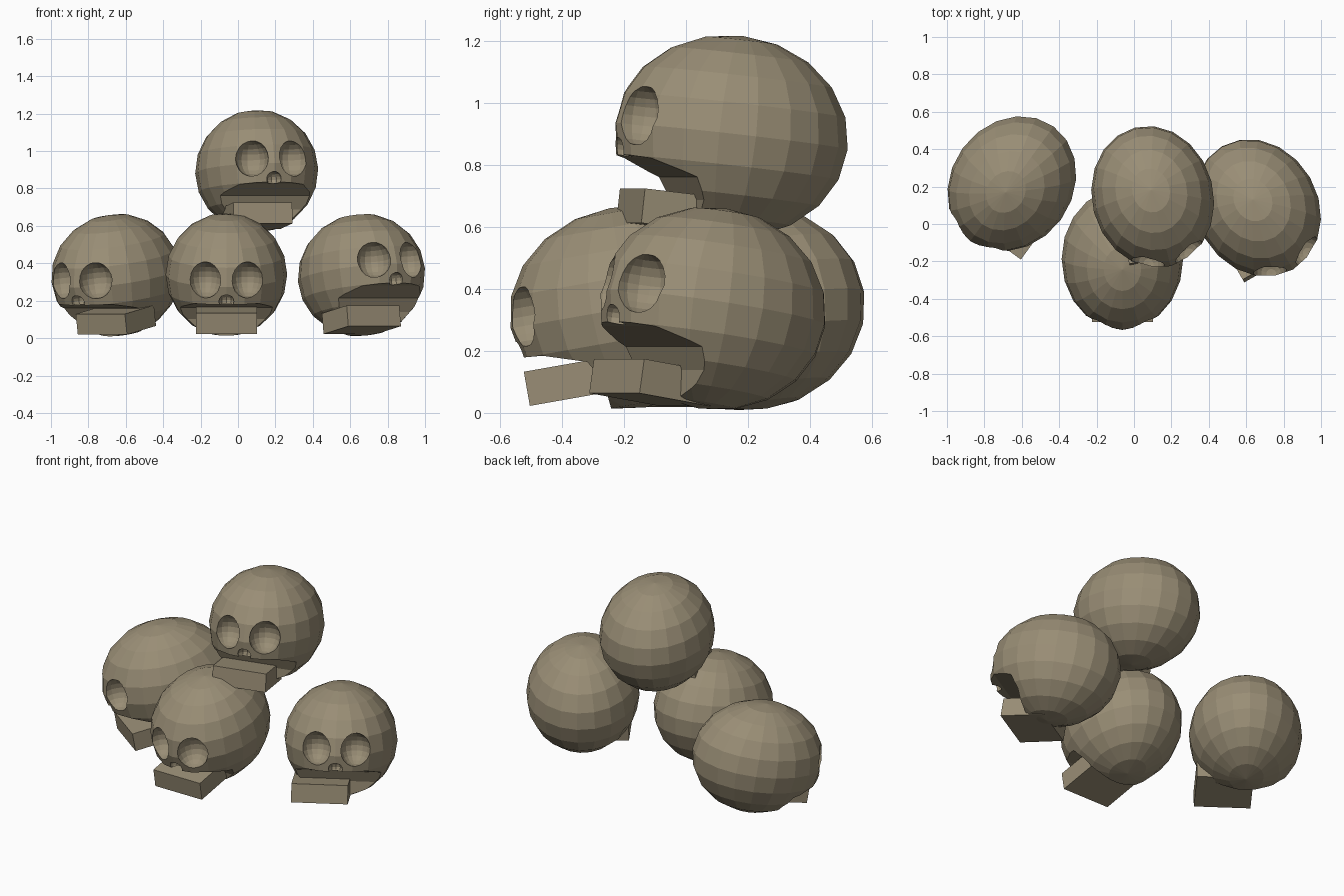
import bpy, bmesh
from math import radians
from mathutils import Matrix, Vector

if "Cube" in bpy.data.objects:
    bpy.data.objects.remove(bpy.data.objects["Cube"])

bone = bpy.data.materials.new("aged_bone")
bone.use_nodes = True
colour = (0.32, 0.27, 0.18, 1)
bone.diffuse_color = colour
bone.node_tree.nodes["Principled BSDF"].inputs["Base Color"].default_value = colour


def make_object(name, bm):
    mesh = bpy.data.meshes.new(name)
    bmesh.ops.recalc_face_normals(bm, faces=bm.faces)
    bm.to_mesh(mesh)
    bm.free()
    mesh.materials.append(bone)
    obj = bpy.data.objects.new(name, mesh)
    bpy.context.collection.objects.link(obj)
    return obj


def ball(name, centre, size, segments, rings):
    bm = bmesh.new()
    bmesh.ops.create_uvsphere(bm, u_segments=segments, v_segments=rings, radius=1)
    bmesh.ops.transform(bm, verts=bm.verts,
                        matrix=Matrix.Translation(centre) @ Matrix.Diagonal((*size, 1)))
    return make_object(name, bm)


def prism(name, profile, half_width):
    """Side profile in (y, z), extruded across x."""
    bm = bmesh.new()
    face = bm.faces.new([bm.verts.new((-half_width, y, z)) for y, z in profile])
    result = bmesh.ops.extrude_face_region(bm, geom=[face])
    moved = [v for v in result["geom"] if isinstance(v, bmesh.types.BMVert)]
    bmesh.ops.translate(bm, verts=moved, vec=(2 * half_width, 0, 0))
    return make_object(name, bm)


# Cranium with hollow eyes, nose and an undercut mouth
master = ball("cranium_master", (0, 0, 0), (0.325, 0.385, 0.327), 20, 10)
cutters = [ball("eye_cutter", (side * 0.113, -0.34, 0.03), (0.088, 0.1, 0.097), 16, 10)
           for side in (-1, 1)]
cutters.append(ball("nose_cutter", (0, -0.36, -0.083), (0.042, 0.05, 0.04), 10, 8))
cutters.append(prism("mouth_cutter", [(-0.6, -0.08), (-0.3, -0.105), (-0.16, -0.15),
                                      (-0.12, -0.22), (-0.09, -0.5), (-0.6, -0.5)], 0.4))
for cutter in cutters:
    cutter.hide_render = True
    mod = master.modifiers.new(cutter.name, "BOOLEAN")
    mod.operation = "DIFFERENCE"
    mod.solver = "EXACT"
    mod.object = cutter

bpy.context.view_layer.update()
graph = bpy.context.evaluated_depsgraph_get()
cranium_mesh = bpy.data.meshes.new_from_object(master.evaluated_get(graph))
cranium_mesh.name = "cranium"
for helper in cutters + [master]:
    bpy.data.objects.remove(helper)

# Jaw block
bm = bmesh.new()
bmesh.ops.create_cube(bm, size=1)
bmesh.ops.scale(bm, verts=bm.verts, vec=(0.325, 0.268, 0.112))
jaw_master = make_object("jaw_master", bm)
jaw_mesh = jaw_master.data
bpy.data.objects.remove(jaw_master)

# Pile of skulls: name, centre, upward tilt, turn
skulls = [
    ("front", (-0.062, -0.187, 0.34), -10, 0),
    ("right", (-0.653, 0.215, 0.336), -10, -36),
    ("left", (0.66, 0.086, 0.337), 9, 30),
    ("top", (0.1, 0.145, 0.893), 6.5, 14.5),
]
for name, centre, tilt, turn in skulls:
    for part, mesh, offset in (("cranium", cranium_mesh, (0, 0, 0)),
                               ("jaw", jaw_mesh, (0, -0.195, -0.239))):
        obj = bpy.data.objects.new(name + "_" + part, mesh)
        obj.location = Vector(centre) + Vector(offset)
        obj.rotation_euler = (radians(-tilt), 0, radians(turn))
        bpy.context.collection.objects.link(obj)
